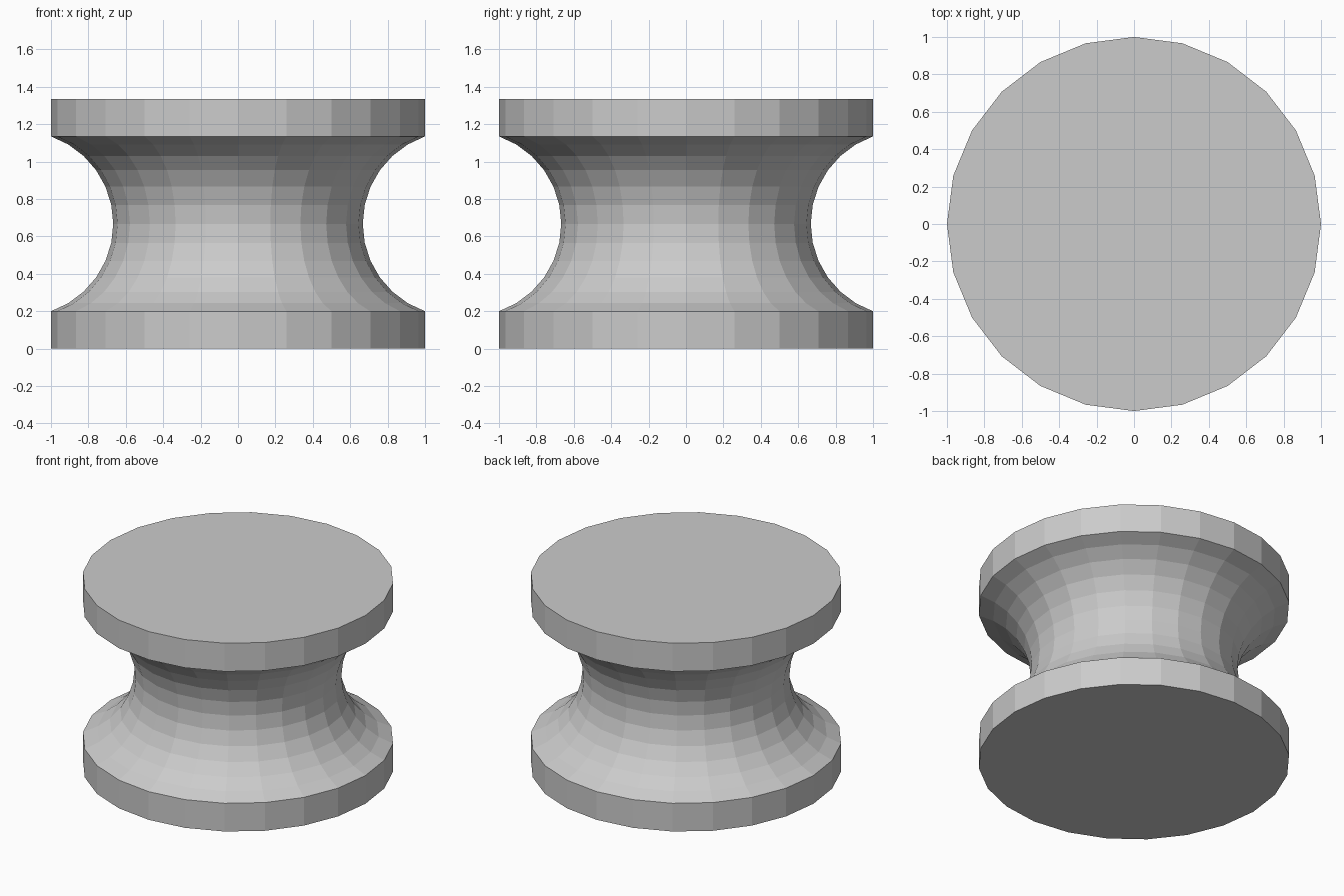
import bpy, bmesh
from math import asin, sin, cos, pi, tau

if "Cube" in bpy.data.objects:
    bpy.data.objects.remove(bpy.data.objects["Cube"])

SIDES, STEPS = 24, 12
R, H, RIM, WAIST = 1.0, 1.335, 0.2, 0.667

# Concave groove: circular arc between the two rims
half = H / 2 - RIM
sag = R - WAIST
arc_r = (half ** 2 + sag ** 2) / (2 * sag)
arc_a = asin(half / arc_r)
profile = [(R, 0)]
for i in range(STEPS + 1):
    a = -arc_a + 2 * arc_a * i / STEPS
    profile.append((WAIST + arc_r - arc_r * cos(a), H / 2 + arc_r * sin(a)))
profile.append((R, H))

# Spool: lathe the profile, then cap both ends
bm = bmesh.new()
rings = [[bm.verts.new((r * cos(tau * k / SIDES), r * sin(tau * k / SIDES), z))
          for k in range(SIDES)] for r, z in profile]
for low, high in zip(rings, rings[1:]):
    for k in range(SIDES):
        n = (k + 1) % SIDES
        bm.faces.new((low[k], low[n], high[n], high[k]))
bm.faces.new(rings[0][::-1])
bm.faces.new(rings[-1])
mesh = bpy.data.meshes.new("spool")
bm.to_mesh(mesh)
bm.free()
bpy.context.collection.objects.link(bpy.data.objects.new("spool", mesh))
